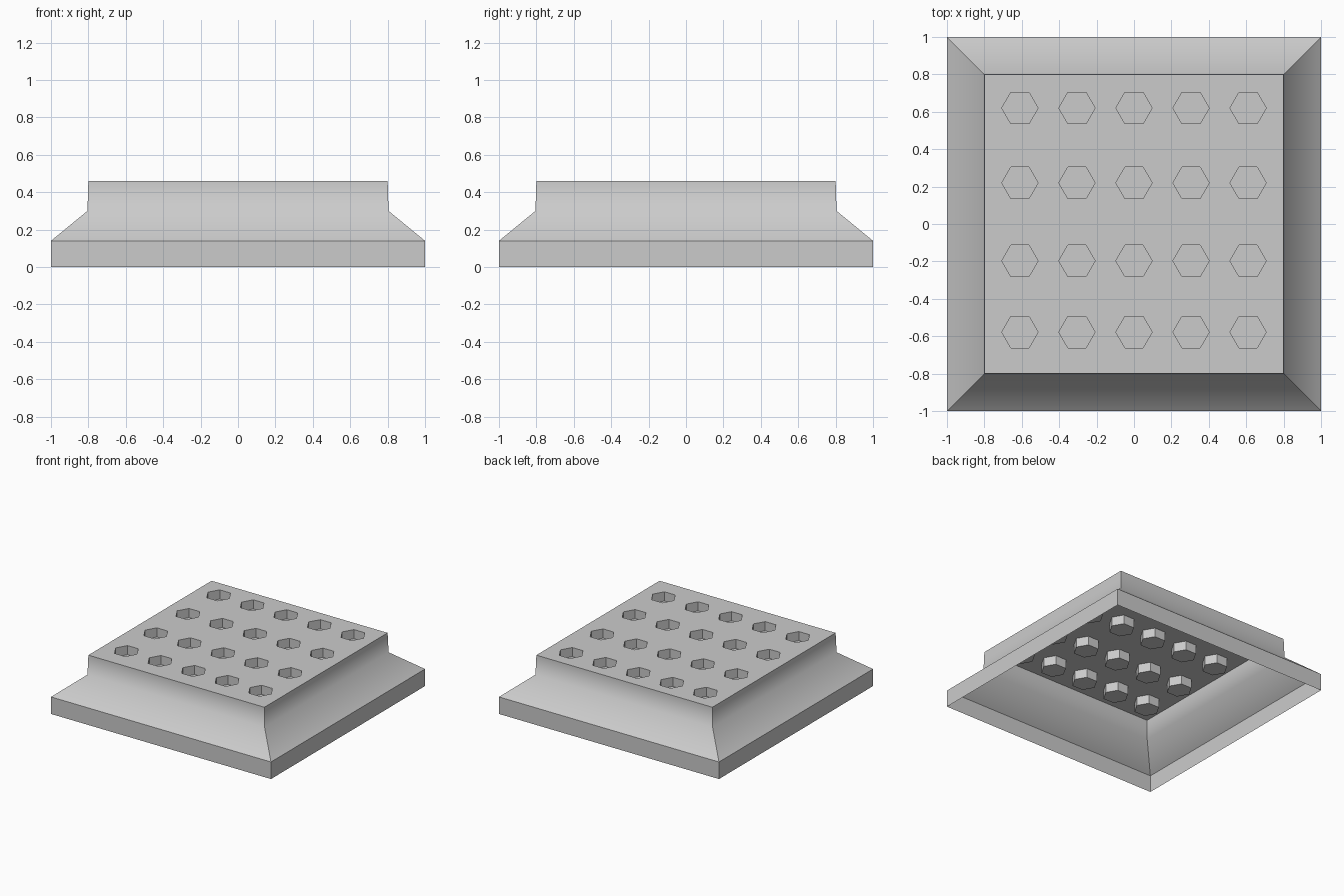
import bpy, bmesh
from math import cos, sin, pi

if "Cube" in bpy.data.objects:
    bpy.data.objects.remove(bpy.data.objects["Cube"])


def finish(bm, name):
    mesh = bpy.data.meshes.new(name)
    bm.to_mesh(mesh)
    bm.free()
    obj = bpy.data.objects.new(name, mesh)
    bpy.context.collection.objects.link(obj)


def ring(bm, points):
    return [bm.verts.new(p) for p in points]


def square(half, z):
    return [(sx * half, sy * half, z) for sx, sy in ((-1, -1), (1, -1), (1, 1), (-1, 1))]


def hexagon(x, y, z, r=0.097):
    return [(x + r * cos(i * pi / 3), y + r * sin(i * pi / 3), z) for i in range(6)]


def loop_edges(bm, verts):
    return [bm.edges.new((v, verts[(i + 1) % len(verts)])) for i, v in enumerate(verts)]


def bridge(bm, low, high):
    n = len(low)
    return [bm.faces.new((low[i], low[(i + 1) % n], high[(i + 1) % n], high[i]))
            for i in range(n)]


TOP = 0.46
PIT_DEPTH = 0.075
COLUMNS = (-0.61, -0.305, 0, 0.305, 0.61)
ROWS = (0.62, 0.22, -0.197, -0.578)

# Thin open skirt and flared wall, shaded smoothly only across the bend
bm = bmesh.new()
rings = [ring(bm, square(h, z)) for h, z in
         ((1.0, 0), (1.0, 0.14), (0.805, 0.30), (0.8, TOP))]
for low, high in zip(rings, rings[1:]):
    for face in bridge(bm, low, high):
        face.smooth = True
for edge in bm.edges:
    edge.smooth = all(v in rings[2] for v in edge.verts)
finish(bm, "flared_base")

# Top plate with hexagonal openings
bm = bmesh.new()
edges = loop_edges(bm, ring(bm, square(0.8, TOP)))
openings = []
for y in ROWS:
    for x in COLUMNS:
        rim = ring(bm, hexagon(x, y, TOP))
        edges += loop_edges(bm, rim)
        openings.append((x, y, rim))
bmesh.ops.triangle_fill(bm, edges=edges, use_beauty=True, normal=(0, 0, 1))
for face in bm.faces:
    face.normal_update()
    if face.normal.z < 0:
        face.normal_flip()

# Closed pits hanging under the openings
for x, y, rim in openings:
    floor = ring(bm, hexagon(x, y, TOP - PIT_DEPTH))
    bm.faces.new(floor)
    for face in bridge(bm, floor, rim):
        face.normal_flip()
finish(bm, "pitted_top_plate")
